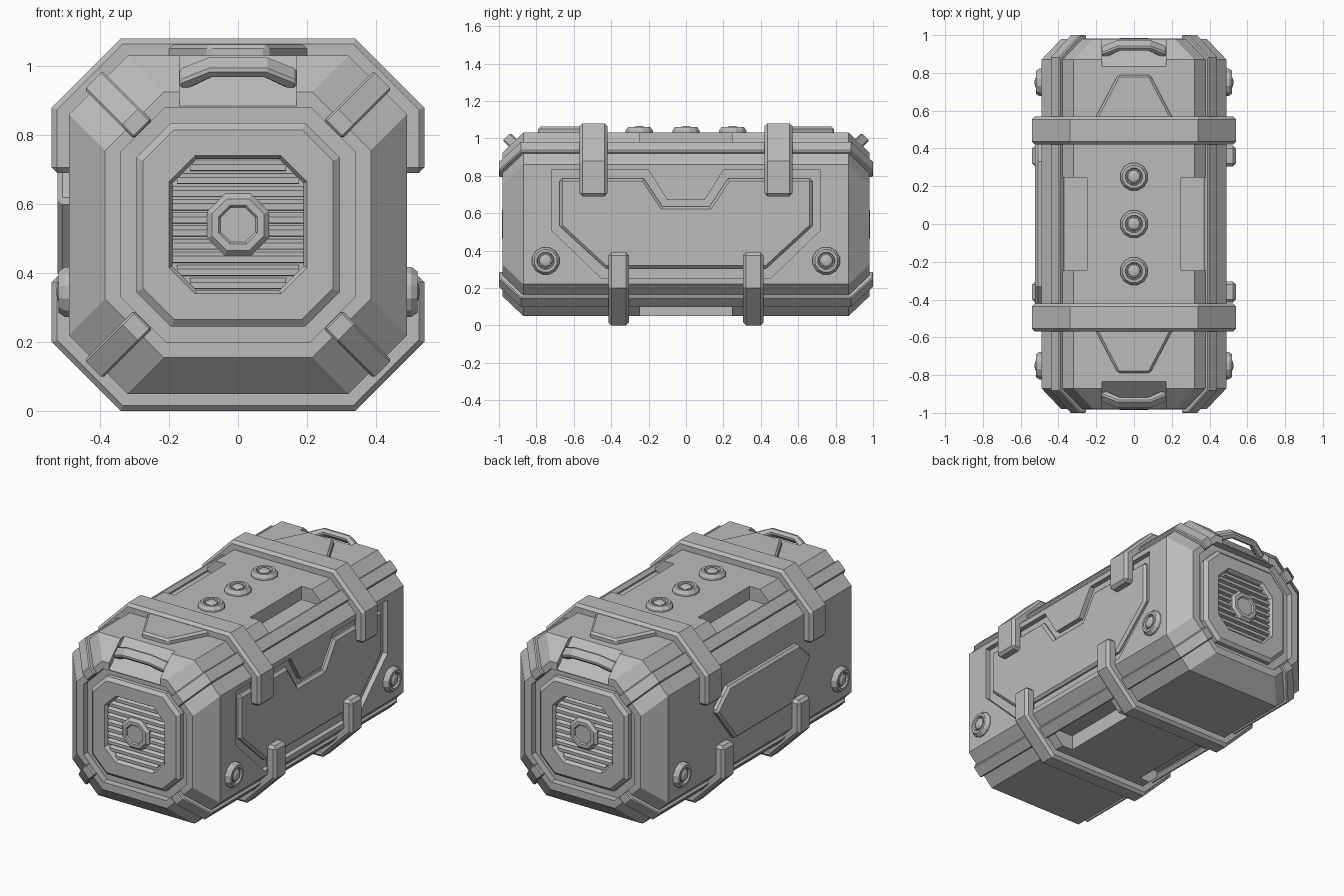
import bpy
import bmesh
import math
from mathutils import Vector

old = bpy.data.objects.get("Cube")
if old:
    bpy.data.objects.remove(old, do_unlink=True)

grey = bpy.data.materials.new("plain_grey")
grey.use_nodes = True
grey.diffuse_color = (0.5, 0.5, 0.5, 1)
grey.node_tree.nodes["Principled BSDF"].inputs["Base Color"].default_value = (0.5, 0.5, 0.5, 1)

X, Y, Z = Vector((1, 0, 0)), Vector((0, 1, 0)), Vector((0, 0, 1))
MID = 0.54  # height of the long axis


def loft(name, rings, cap_start=True, cap_end=True, bevel=0.0):
    """Skin a row of matching rings of points."""
    bm = bmesh.new()
    rows = [[bm.verts.new(p) for p in ring] for ring in rings]
    n = len(rows[0])
    for a, b in zip(rows, rows[1:]):
        for i in range(n):
            j = (i + 1) % n
            bm.faces.new((a[i], a[j], b[j], b[i]))
    if cap_start:
        bm.faces.new(rows[0])
    if cap_end:
        bm.faces.new(rows[-1])
    bmesh.ops.recalc_face_normals(bm, faces=bm.faces)
    mesh = bpy.data.meshes.new(name)
    bm.to_mesh(mesh)
    bm.free()
    mesh.materials.append(grey)
    ob = bpy.data.objects.new(name, mesh)
    bpy.context.scene.collection.objects.link(ob)
    if bevel:
        mod = ob.modifiers.new("edge", "BEVEL")
        mod.width = bevel
        mod.segments = 1
        mod.limit_method = 'ANGLE'
        mod.angle_limit = math.radians(60)
    return ob


def prism(name, pts, u, v, w, d0, d1, origin=Vector(), bevel=0.0):
    """Extrude a flat outline (in u, v) along w from d0 to d1."""
    return loft(name, [[origin + u * a + v * b + w * d for a, b in pts] for d in (d0, d1)],
                bevel=bevel)


def box(name, a, b):
    pts = [(a[0], a[1]), (b[0], a[1]), (b[0], b[1]), (a[0], b[1])]
    return prism(name, pts, X, Y, Z, a[2], b[2])


def octagon(half, flat, y):
    pts = [(flat, half), (half, flat), (half, -flat), (flat, -half)]
    pts += [(-a, -b) for a, b in pts]
    return [Vector((a, y, MID + b)) for a, b in pts]


def mirrored(pts):
    """Complete a half outline by reflecting its first coordinate."""
    return pts + [(-a, b) for a, b in reversed(pts)]


def stud(name, centre, axis, u):
    """Round ring with a domed button inside."""
    v = axis.cross(u)
    profile = [(0.075, -0.01), (0.075, 0.012), (0.062, 0.03), (0.047, 0.03), (0.043, 0.016),
               (0.037, 0.016), (0.034, 0.026), (0.022, 0.034), (0.008, 0.036)]
    turns = [math.tau * (i + 0.5) / 12 for i in range(12)]
    return loft(name, [[centre + axis * h + (u * math.cos(t) + v * math.sin(t)) * r
                        for t in turns] for r, h in profile])


# Main body with chamfered ends
body = loft("body", [octagon(0.49 - i, 0.32 - i, y)
                     for y, i in ((-0.98, 0.105), (-0.87, 0), (0.87, 0), (0.98, 0.105))])

# Cutters: grip notches, end recesses, handle recesses, side trench
cutters = []
for s in (-1, 1):
    a, b = sorted((s * 0.25, s * 0.7))
    cutters.append(box("grip_cut", (a, -0.245, 0.95), (b, 0.245, 1.2)))
    cutters.append(box("grip_cut", (a, -0.245, -0.1), (b, 0.245, 0.14)))
    cutters.append(loft("end_cut", [octagon(0.34, 0.21, s * y) for y in (0.94, 1.1)]))
    n, t = (Y * s + Z).normalized(), (Z - Y * s).normalized()
    cutters.append(prism("handle_cut", mirrored([(0.17, -0.2), (0.17, 0.2)]), X, t, n,
                         -0.025, 0.1, Vector((0, s * 0.925, 0.975))))
trench = mirrored([(0.1, 0.67), (0.2, 0.83), (0.72, 0.83), (0.72, 0.51), (0.45, 0.25)])
cutters.append(prism("trench_cut", trench, Y, Z, X, 0.46, 0.6))

bpy.context.view_layer.objects.active = body
for c in cutters:
    mod = body.modifiers.new("cut", "BOOLEAN")
    mod.operation = 'DIFFERENCE'
    mod.solver = 'EXACT'
    mod.object = c
    bpy.ops.object.modifier_apply(modifier=mod.name)
    bpy.data.objects.remove(c, do_unlink=True)

# Notched panel on the left side, pointed plate on the right side
panel = mirrored([(0.125, 0.635), (0.225, 0.785), (0.675, 0.785), (0.675, 0.53), (0.43, 0.305)])
prism("left_side_panel", panel, Y, Z, X, 0.45, 0.488, bevel=0.014)
plate = mirrored([(0.27, 0.385), (0.45, 0.61), (0.33, 0.72)])
prism("right_side_plate", plate, Y, Z, -X, 0.47, 0.523, bevel=0.014)

# Clamp bands: wide ones over the top, narrow ones under the bottom
arch = mirrored([(0.54, 0.15), (0.54, 0.34), (0.34, 0.54)])
arch += [(-a, b) for a, b in mirrored([(0.47, 0.15), (0.47, 0.3), (0.3, 0.47)])][::-1]
arch = [(0.54, 0.15), (0.54, 0.34), (0.34, 0.54), (-0.34, 0.54), (-0.54, 0.34), (-0.54, 0.15),
        (-0.47, 0.15), (-0.47, 0.3), (-0.3, 0.47), (0.3, 0.47), (0.47, 0.3), (0.47, 0.15)]
axis_point = Vector((0, 0, MID))
for s in (-1, 1):
    prism("top_band", arch, X, Z, Y * s, 0.42, 0.57, axis_point, 0.016)
    prism("bottom_band", arch, X, -Z, Y * s, 0.305, 0.415, axis_point, 0.016)

# Corner rails wrapping over both ends
outer = [(0.39, 1.0), (0.442, 1.0), (0.592, 0.882)]
inner = [(0.555, 0.85), (0.42, 0.96), (0.39, 0.96)]
rail = [(r, -y) for r, y in outer] + [(r, y) for r, y in reversed(outer)]
rail += [(r, y) for r, y in reversed(inner)] + [(r, -y) for r, y in inner]
for sx in (-1, 1):
    for sz in (-1, 1):
        out = (X * sx + Z * sz).normalized()
        prism("corner_rail", rail, out, Y, out.cross(Y), -0.037, 0.037, axis_point, 0.006)

for s in (-1, 1):
    # Framed grille on each end
    frame = ((0.295, 0.195, 0.93), (0.295, 0.195, 0.965), (0.275, 0.185, 0.982),
             (0.2, 0.125, 0.982), (0.19, 0.12, 0.965), (0.19, 0.12, 0.93))
    loft("end_frame", [octagon(h, f, s * y) for h, f, y in frame], False, False)
    for i in range(10):
        dz = -0.171 + i * 0.038
        w = min(0.19, 0.31 - abs(dz))
        slat = [(0.93, -0.016), (0.966, -0.014), (0.966, 0.004), (0.945, 0.016), (0.93, 0.016)]
        prism("grille_slat", slat, Y * s, Z, X, -w, w, Vector((0, 0, MID + dz)))
    knob = ((0.09, 0.038, 0.935), (0.09, 0.038, 0.968), (0.075, 0.032, 0.984),
            (0.056, 0.024, 0.984), (0.05, 0.021, 0.976))
    loft("end_knob", [octagon(h, f, s * y) for h, f, y in knob])

    # Carry handle on the upper end chamfer
    n, t = (Y * s + Z).normalized(), (Z - Y * s).normalized()
    handle = [(-0.17, -0.03), (-0.17, 0.0), (-0.085, 0.048), (0.085, 0.048), (0.17, 0.0),
              (0.17, -0.03), (0.14, -0.03), (0.075, 0.012), (-0.075, 0.012), (-0.14, -0.03)]
    prism("end_handle", handle, X, n, t, -0.03, 0.03, Vector((0, s * 0.925, 0.975)), 0.008)

    # Tapered plate on top, beside the band
    taper = mirrored([(0.237, 0.5), (0.085, 0.79)])
    prism("top_plate", taper, X, Y * s, Z, 1.01, 1.062, bevel=0.012)

    # Side studs
    for sx in (-1, 1):
        stud("side_stud", Vector((sx * 0.49, s * 0.75, 0.345)), X * sx, Y)

# Row of studs on top
for i in (-1, 0, 1):
    stud("top_stud", Vector((0, i * 0.25, 1.03)), Z, X)
